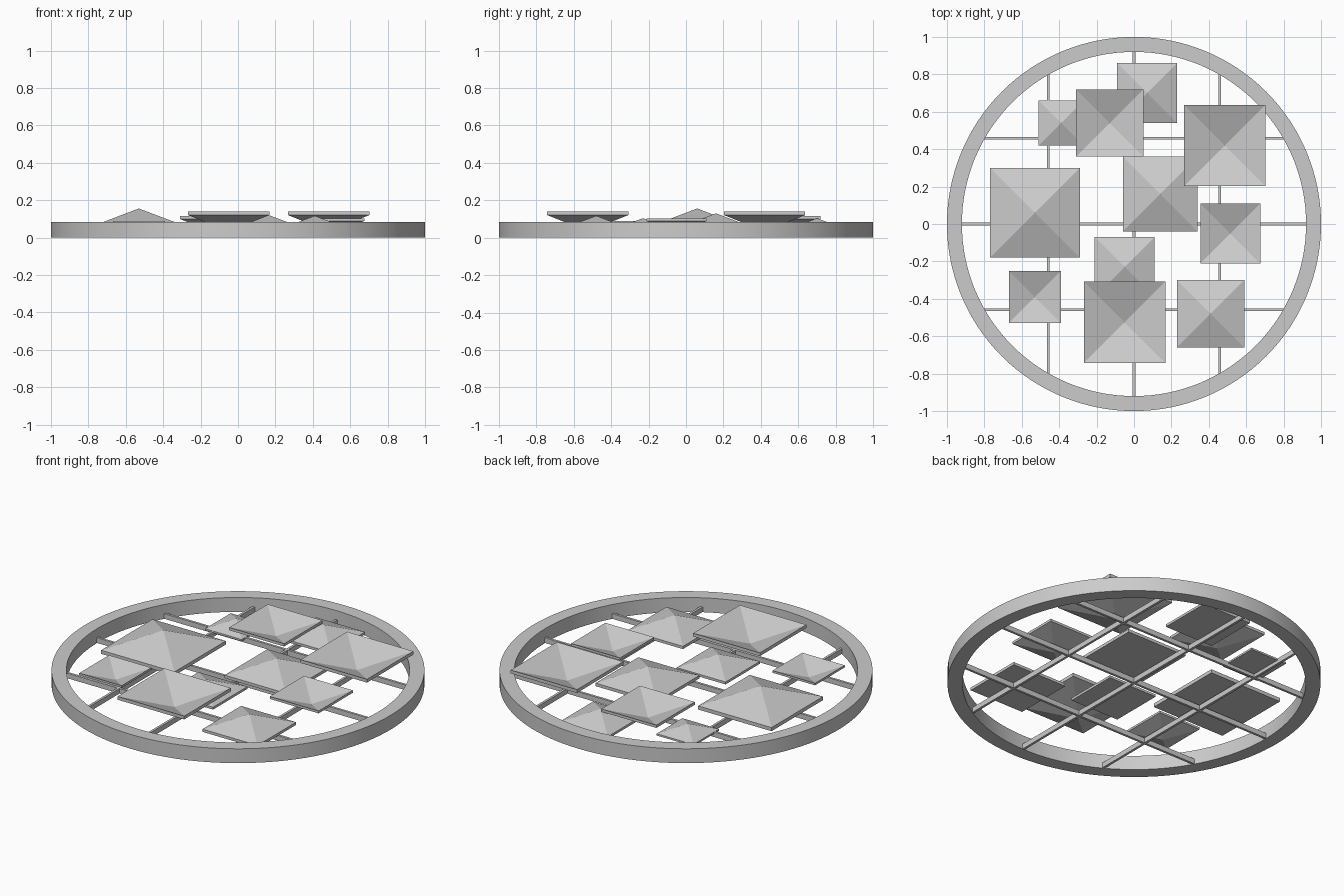
import bpy
import bmesh

cube = bpy.data.objects.get("Cube")
if cube:
    bpy.data.objects.remove(cube, do_unlink=True)

grey = bpy.data.materials.new("matte_grey")
grey.use_nodes = True
colour = (0.6, 0.6, 0.6, 1)
grey.diffuse_color = colour
grey.node_tree.nodes["Principled BSDF"].inputs["Base Color"].default_value = colour


def make_object(name, bm):
    bmesh.ops.recalc_face_normals(bm, faces=bm.faces)
    mesh = bpy.data.meshes.new(name)
    bm.to_mesh(mesh)
    bm.free()
    mesh.materials.append(grey)
    obj = bpy.data.objects.new(name, mesh)
    bpy.context.scene.collection.objects.link(obj)
    return obj


# Round outer ring: a rectangular section swept around the centre
RING_HEIGHT, RING_INNER = 0.085, 0.92
bm = bmesh.new()
section = [(RING_INNER, 0), (1, 0), (1, RING_HEIGHT), (RING_INNER, RING_HEIGHT)]
verts = [bm.verts.new((r, 0, z)) for r, z in section]
edges = [bm.edges.new((verts[i], verts[(i + 1) % 4])) for i in range(4)]
bmesh.ops.spin(bm, geom=verts + edges, cent=(0, 0, 0), axis=(0, 0, 1),
               angle=6.283185307, steps=128, use_merge=True)
bmesh.ops.remove_doubles(bm, verts=bm.verts, dist=0.0001)
ring = make_object("outer_ring", bm)
bpy.context.view_layer.objects.active = ring
ring.select_set(True)
bpy.ops.object.shade_smooth_by_angle()
ring.select_set(False)


# Grid of thin bars that end inside the ring
def bar(name, offset, along_x):
    length = 2 * (0.94 ** 2 - offset ** 2) ** 0.5
    bm = bmesh.new()
    bmesh.ops.create_cube(bm, size=1)
    for v in bm.verts:
        a, b = v.co.x * length, v.co.y * 0.014 + offset
        v.co = (a, b, v.co.z * 0.03 + 0.017) if along_x else (b, a, v.co.z * 0.03 + 0.017)
    make_object(name, bm)


for side, offset in (("low", -0.458), ("middle", 0), ("high", 0.458)):
    bar("cross_bar_" + side, offset, True)
    bar("long_bar_" + side, offset, False)


# Square plate whose upper and lower faces each rise or sink to a centre point
def plate(name, x, y, half, low, high, low_centre, high_centre):
    bm = bmesh.new()
    corners = [(-1, -1), (1, -1), (1, 1), (-1, 1)]
    loops = [[bm.verts.new((x + half * i, y + half * j, z)) for i, j in corners]
             for z in (low, high)]
    centres = [bm.verts.new((x, y, z)) for z in (low_centre, high_centre)]
    for i in range(4):
        k = (i + 1) % 4
        bm.faces.new((loops[0][i], loops[0][k], loops[1][k], loops[1][i]))
        for loop, centre in zip(loops, centres):
            bm.faces.new((loop[i], loop[k], centre))
    make_object(name, bm)


# Upright pyramids with flat undersides
pyramids = [(0.07, 0.70, 0.16), (-0.39, 0.54, 0.12), (0.14, 0.16, 0.20),
            (-0.53, 0.06, 0.24), (-0.05, -0.23, 0.16), (0.41, -0.48, 0.18)]
for n, (x, y, half) in enumerate(pyramids):
    peak = 0.65 * half
    top = peak - 0.38 * half
    base = top - 0.09 * half
    plate(f"pyramid_{n + 1}", x, y, half, base, top, base, peak)

# Hollow inverted pyramids, open upwards
dishes = [(-0.13, 0.54, 0.18), (0.485, 0.42, 0.217), (0.515, -0.05, 0.16),
          (-0.53, -0.39, 0.139), (-0.05, -0.525, 0.218)]
for n, (x, y, half) in enumerate(dishes):
    rim, wall, depth = 0.645 * half, 0.09 * half, 0.4 * half
    plate(f"dish_{n + 1}", x, y, half, rim - wall, rim, rim - wall - depth, rim - depth)
